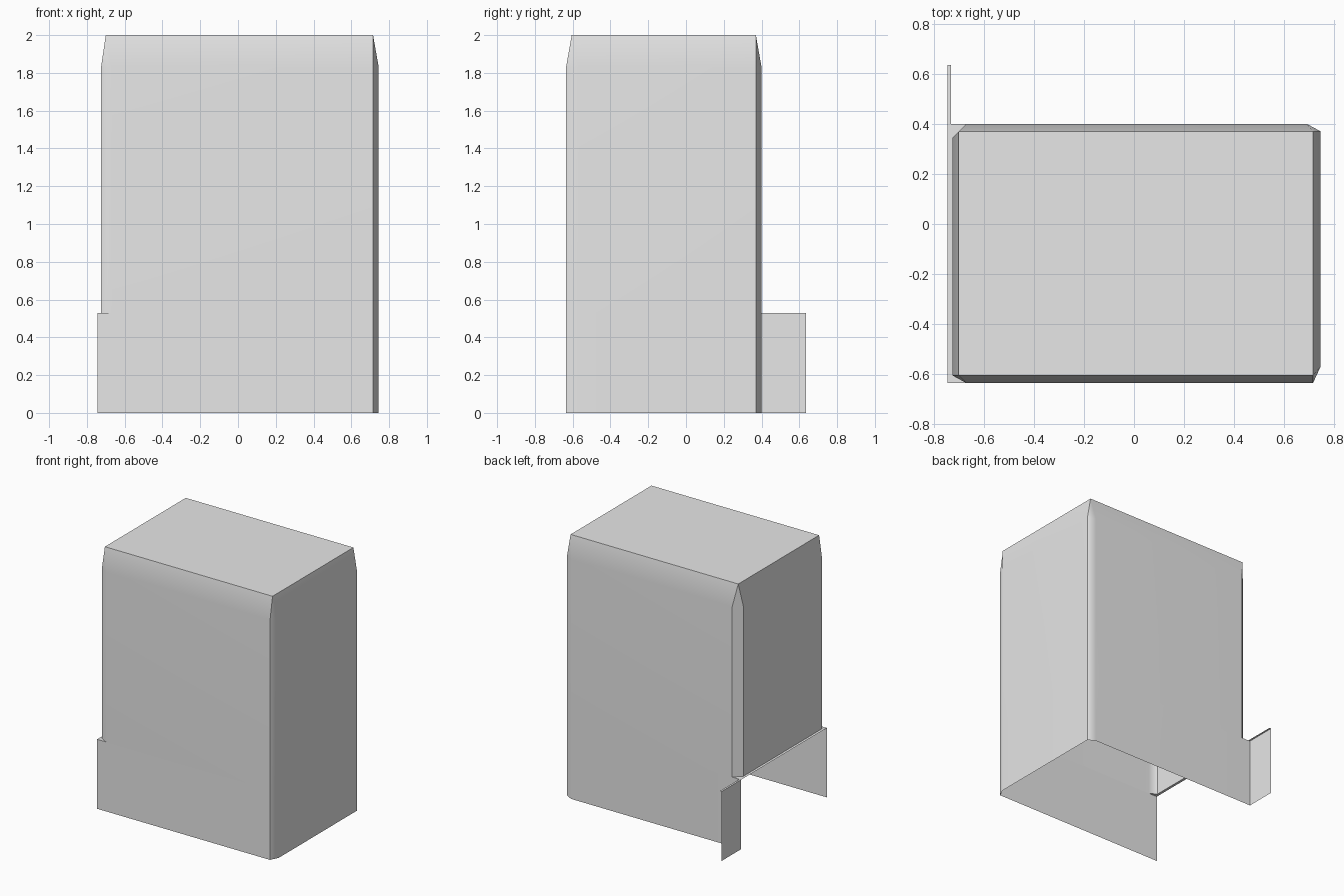
import bpy
import bmesh

cube = bpy.data.objects.get("Cube")
if cube:
    bpy.data.objects.remove(cube, do_unlink=True)

grey = bpy.data.materials.new("light grey")
grey.use_nodes = True
grey.diffuse_color = (0.8, 0.8, 0.8, 1)
grey.node_tree.nodes["Principled BSDF"].inputs["Base Color"].default_value = (0.8, 0.8, 0.8, 1)

X, Y = 0.745, 0.635          # half extents
BACK, SIDE = 0.40, -0.725    # back wall and raised side wall
STEP, SHOULDER, TOP = 0.53, 1.83, 2.0


def make_object(name, bm):
    """Weld, smooth and link a mesh."""
    bmesh.ops.remove_doubles(bm, verts=bm.verts[:], dist=0.0005)
    mesh = bpy.data.meshes.new(name)
    bm.to_mesh(mesh)
    bm.free()
    mesh.materials.append(grey)
    obj = bpy.data.objects.new(name, mesh)
    bpy.context.scene.collection.objects.link(obj)
    bpy.ops.object.select_all(action="DESELECT")
    obj.select_set(True)
    bpy.context.view_layer.objects.active = obj
    bpy.ops.object.shade_smooth_by_angle(angle=0.53)
    normals = obj.modifiers.new("weighted normals", "WEIGHTED_NORMAL")
    normals.keep_sharp = True
    return obj


def polygon(bm, points):
    bm.faces.new([bm.verts.new(p) for p in points])


def wall(bm, path, z0, z1):
    """Raise an open path into a strip of upright quads."""
    for a, b in zip(path, path[1:]):
        polygon(bm, [(*a, z0), (*b, z0), (*b, z1), (*a, z1)])


# Hood: chamfered plan, two points per corner, counter-clockwise from front
corners = [
    ((-0.67, -Y), (0.715, -Y)),
    ((X, -0.57), (X, 0.37)),
    ((0.69, BACK), (-0.67, BACK)),
    ((SIDE, 0.345), (SIDE, -0.605)),
]
ring = [p for pair in corners for p in pair]
lid = [(-0.70, -0.605), (0.715, -0.605), (0.715, 0.37), (-0.70, 0.37)]

bm = bmesh.new()
wall(bm, ring + ring[:1], STEP, SHOULDER)
for i, (a, b) in enumerate(corners):
    c = corners[(i + 1) % 4][0]
    t0, t1 = lid[i], lid[(i + 1) % 4]
    # sloped shoulder, then the pointed end of the corner chamfer
    polygon(bm, [(*a, SHOULDER), (*b, SHOULDER), (*t1, TOP), (*t0, TOP)])
    polygon(bm, [(*b, SHOULDER), (*c, SHOULDER), (*t1, TOP)])
polygon(bm, [(*p, TOP) for p in lid])

# Lower walls, open on one side
skirt = [(-X, -Y)] + ring[1:5] + [(-X, BACK)]
wall(bm, skirt, 0, STEP)
make_object("hood", bm)

# Flap standing out behind the open side
bm = bmesh.new()
wall(bm, [(-X, BACK), (-X, Y)], 0, STEP)
make_object("rear_flap", bm)

# Narrow ledge where the raised side wall stops
bm = bmesh.new()
ledge = [(-X, -Y), ring[0], ring[7], ring[6], ring[5],
         (-0.73, BACK), (-0.73, Y), (-X, Y)]
polygon(bm, [(*p, STEP) for p in ledge])
make_object("side_ledge", bm)
